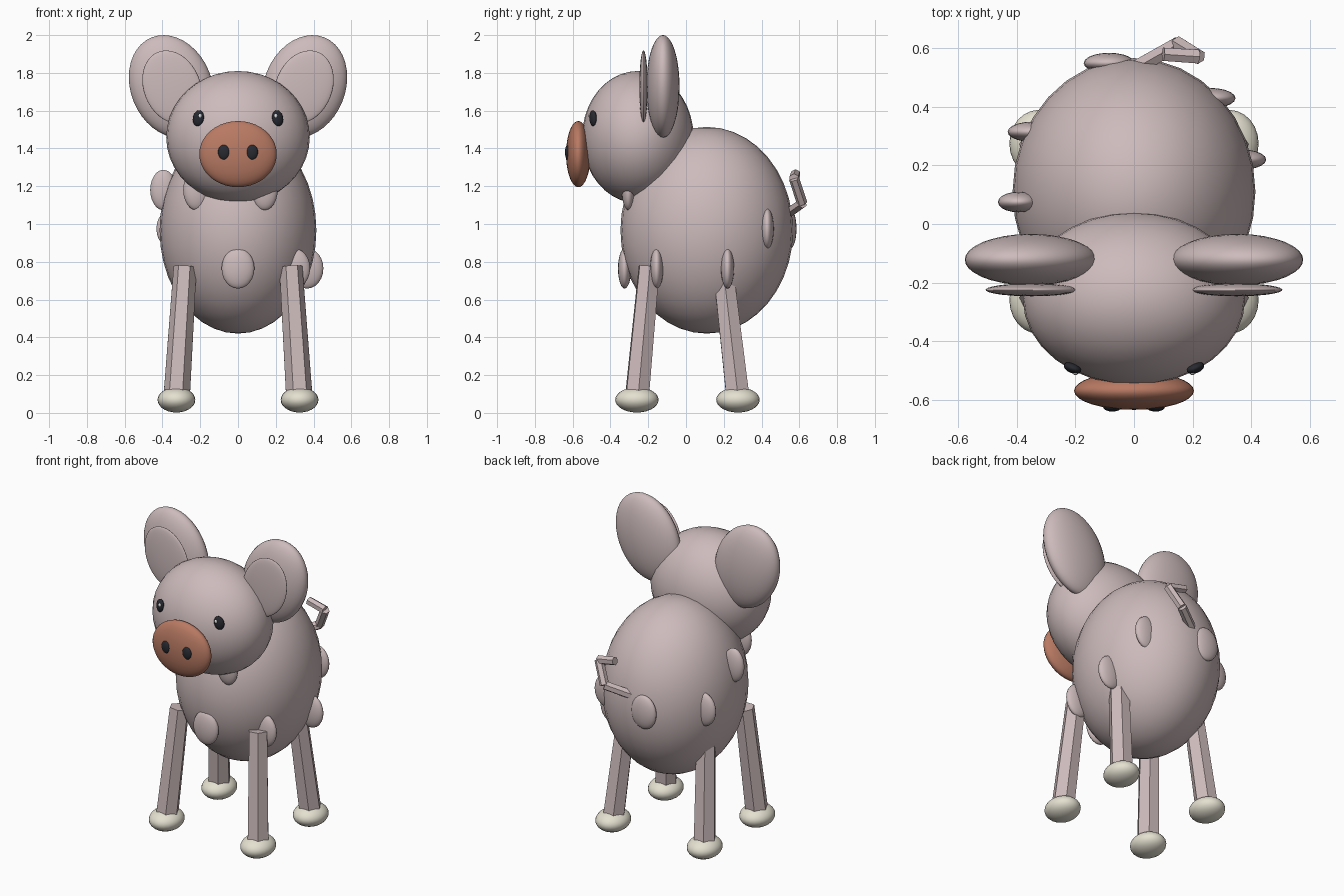
import bpy, math
from mathutils import Vector

if "Cube" in bpy.data.objects:
    bpy.data.objects.remove(bpy.data.objects["Cube"])


def material(name, rgb):
    m = bpy.data.materials.new(name)
    m.diffuse_color = (*rgb, 1)
    m.use_nodes = True
    m.node_tree.nodes["Principled BSDF"].inputs["Base Color"].default_value = m.diffuse_color
    return m


SKIN = material("dusty_pink", (0.61, 0.495, 0.50))
SNOUT = material("terracotta", (0.485, 0.195, 0.125))
HOOF = material("cream", (0.775, 0.745, 0.63))
DARK = material("charcoal", (0.021, 0.023, 0.030))
WHITE = material("white", (0.9, 0.9, 0.9))


def ellipsoid(name, loc, radii, mat, rot=(0, 0, 0), seg=32, rings=20):
    bpy.ops.mesh.primitive_uv_sphere_add(segments=seg, ring_count=rings, radius=1, location=loc,
                                         rotation=[math.radians(a) for a in rot])
    o = bpy.context.object
    o.name = name
    o.scale = radii
    o.data.materials.append(mat)
    bpy.ops.object.shade_smooth()
    return o


def rod(name, a, b, ra, rb, mat):
    """Six-sided flat rod running from a to b."""
    a, b = Vector(a), Vector(b)
    d = b - a
    bpy.ops.mesh.primitive_cone_add(vertices=6, radius1=ra, radius2=rb, depth=d.length,
                                    location=(a + b) / 2)
    o = bpy.context.object
    o.name = name
    o.rotation_euler = d.to_track_quat('Z', 'Y').to_euler()
    o.data.materials.append(mat)
    return o


# Body, head and snout
ellipsoid("body", (0, 0.11, 0.967), (0.415, 0.457, 0.547), SKIN)
ellipsoid("head", (0, -0.255, 1.46), (0.38, 0.295, 0.35), SKIN)
ellipsoid("snout", (0, -0.57, 1.37), (0.205, 0.065, 0.175), SNOUT)

for side, s in (("left", -1), ("right", 1)):
    # Face details
    ellipsoid(side + "_nostril", (s * 0.074, -0.625, 1.38), (0.032, 0.016, 0.04), DARK, seg=16, rings=10)
    ellipsoid(side + "_eye", (s * 0.21, -0.492, 1.56), (0.031, 0.018, 0.043), DARK,
              (0, -s * 12, s * 22), seg=16, rings=10)
    ellipsoid(side + "_eye_glint", (s * 0.2, -0.51, 1.573), (0.009, 0.006, 0.011), WHITE, seg=12, rings=8)
    # Ears
    ellipsoid(side + "_ear", (s * 0.353, -0.122, 1.728), (0.215, 0.088, 0.28), SKIN, (0, s * 22, 0))
    ellipsoid(side + "_inner_ear", (s * 0.349, -0.225, 1.725), (0.15, 0.022, 0.2), SKIN, (0, s * 22, 0))
    # Legs and hooves
    for end, foot_y, top_y in (("front", -0.26, -0.195), ("back", 0.275, 0.195)):
        rod(f"{side}_{end}_leg", (s * 0.325, foot_y, 0.08), (s * 0.28, top_y, 0.775), 0.07, 0.061, SKIN)
        ellipsoid(f"{side}_{end}_hoof", (s * 0.326, foot_y, 0.069), (0.1, 0.115, 0.067), HOOF,
                  seg=24, rings=14)

# Tufts in three rows round the body
tuft_rows = {
    0.765: ((0, -0.325), (0.365, 0.22), (0.295, -0.155)),
    0.975: ((0.26, 0.43), (-0.345, 0.315), (-0.085, 0.55)),
    1.18: ((-0.395, 0.075), (-0.22, -0.25), (0.14, -0.305)),
}
for z, spots in tuft_rows.items():
    r = 0.07 if z > 1.1 else 0.087
    for x, y in spots:
        ellipsoid("tuft", (x, y, z), (r, 0.035, 0.107), SKIN, seg=20, rings=12)

# Kinked tail
tail = [(0, 0.53, 1.05), (0.15, 0.615, 1.11), (0.22, 0.572, 1.24), (0.1, 0.58, 1.265)]
for i in range(3):
    rod(f"tail_segment_{i + 1}", tail[i], tail[i + 1], 0.029 - 0.001 * i, 0.028 - 0.001 * i, SKIN)
